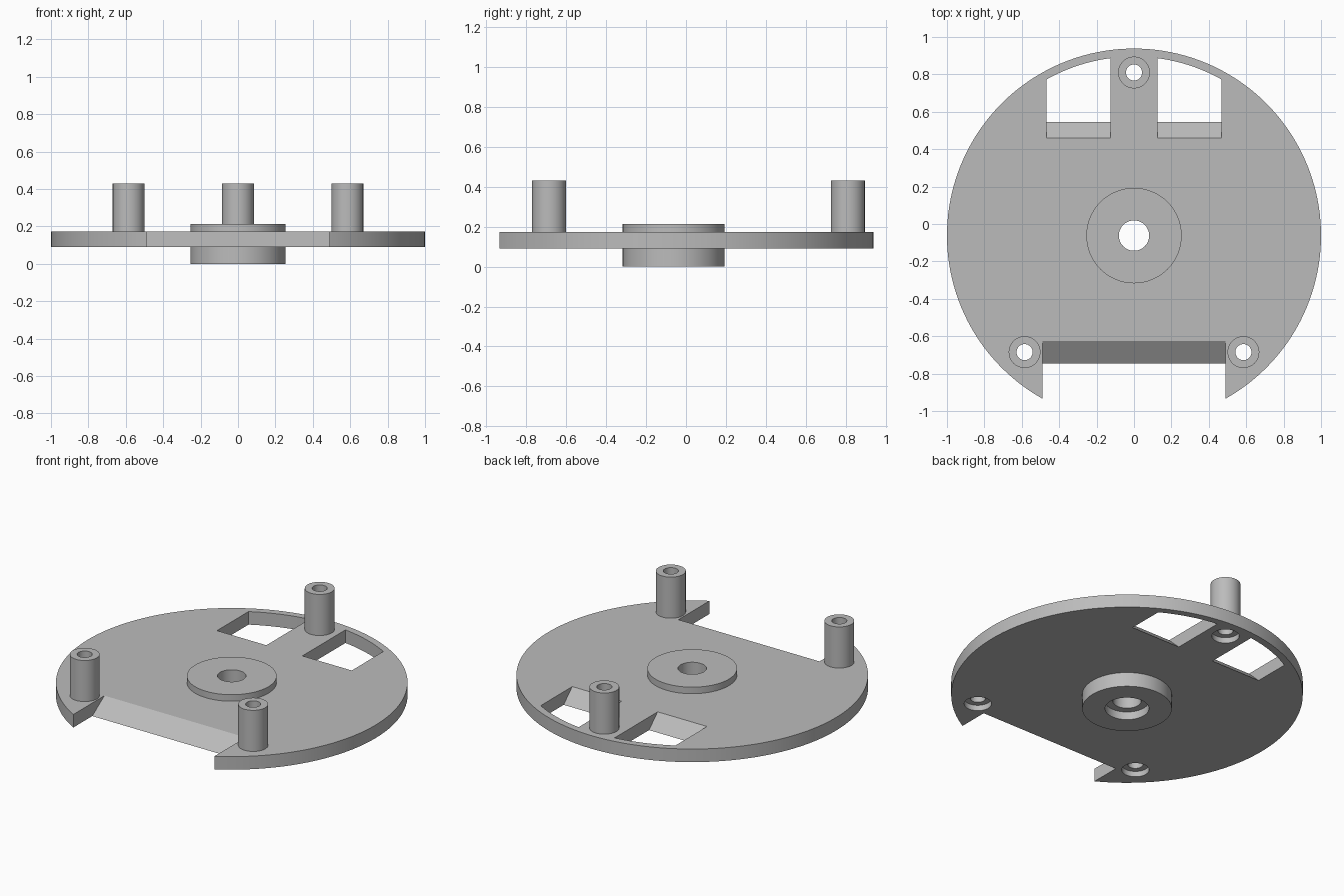
import bpy, bmesh, math

cube = bpy.data.objects.get("Cube")
if cube:
    bpy.data.objects.remove(cube)

CY = -0.062                 # centre of the round plate
Z0, Z1 = 0.09, 0.172        # plate bottom and top
grey = bpy.data.materials.new("plain grey")
grey.use_nodes = True
COLOUR = (0.5, 0.5, 0.5, 1)
grey.diffuse_color = COLOUR
grey.node_tree.nodes["Principled BSDF"].inputs["Base Color"].default_value = COLOUR


def finish(name, bm):
    bmesh.ops.recalc_face_normals(bm, faces=bm.faces)
    mesh = bpy.data.meshes.new(name)
    bm.to_mesh(mesh)
    bm.free()
    mesh.materials.append(grey)
    obj = bpy.data.objects.new(name, mesh)
    bpy.context.collection.objects.link(obj)
    return obj


def prism(name, low, high, z0, z1):
    """Solid between two matching outlines."""
    bm = bmesh.new()
    a = [bm.verts.new((x, y, z0)) for x, y in low]
    b = [bm.verts.new((x, y, z1)) for x, y in high]
    bm.faces.new(a)
    bm.faces.new(b)
    for i in range(len(a)):
        j = (i + 1) % len(a)
        bm.faces.new((a[i], a[j], b[j], b[i]))
    return finish(name, bm)


def circle(x, y, r, n):
    return [(x + r * math.cos(math.tau * i / n), y + r * math.sin(math.tau * i / n))
            for i in range(n)]


def lathe(name, profile, x, y, n):
    """Ring-shaped solid from a closed (radius, height) profile."""
    bm = bmesh.new()
    rings = [[bm.verts.new((px, py, z)) for px, py in circle(x, y, r, n)]
             for r, z in profile]
    for k, ring in enumerate(rings):
        nxt = rings[(k + 1) % len(rings)]
        for i in range(n):
            j = (i + 1) % n
            bm.faces.new((ring[i], ring[j], nxt[j], nxt[i]))
    return finish(name, bm)


def smooth(obj):
    bpy.ops.object.select_all(action='DESELECT')
    obj.select_set(True)
    bpy.context.view_layer.objects.active = obj
    bpy.ops.object.shade_smooth_by_angle(angle=math.radians(30))


def cut(target, cutter):
    mod = target.modifiers.new("cut", 'BOOLEAN')
    mod.operation = 'DIFFERENCE'
    mod.solver = 'EXACT'
    mod.object = cutter
    bpy.context.view_layer.objects.active = target
    bpy.ops.object.modifier_apply(modifier=mod.name)
    bpy.data.objects.remove(cutter)


# Round base plate
disc = circle(0, CY, 1.0, 160)
plate = prism("base_plate", disc, disc, Z0, Z1)
LOW, HIGH = Z0 - 0.04, Z1 + 0.04

# Front notch with a sloped back wall
def notch(y):
    return [(-0.49, -1.2), (0.49, -1.2), (0.49, y), (-0.49, y)]

cut(plate, prism("notch_cutter", notch(-0.805), notch(-0.565), LOW, HIGH))

# Pair of rear windows: sloped inner wall, curved outer wall
def window(side, y):
    xs = [0.125 + (0.468 - 0.125) * i / 10 for i in range(11)]
    arc = [(side * x, CY + math.sqrt(0.957 ** 2 - x * x)) for x in xs]
    return [(side * xs[-1], y), (side * xs[0], y)] + arc

for side in (-1, 1):
    cut(plate, prism("window_cutter", window(side, 0.587), window(side, 0.418), LOW, HIGH))

# Hollow posts, each over a wider screw recess in the plate
posts = {"rear_post": (0, 0.81), "front_left_post": (0.585, -0.685),
         "front_right_post": (-0.585, -0.685)}
for name, (x, y) in posts.items():
    recess = circle(x, y, 0.078, 48)
    cut(plate, prism("recess_cutter", recess, recess, LOW, HIGH))
    smooth(lathe(name, [(0.043, 0.125), (0.085, 0.125), (0.085, 0.43), (0.043, 0.43)],
                 x, y, 48))

# Central hub with a stepped bore
seat = circle(0, CY, 0.2, 64)
cut(plate, prism("hub_cutter", seat, seat, LOW, HIGH))
smooth(lathe("hub", [(0.125, 0), (0.255, 0), (0.255, 0.213), (0.081, 0.213),
                     (0.081, 0.05), (0.125, 0.05)], 0, CY, 64))
smooth(plate)
